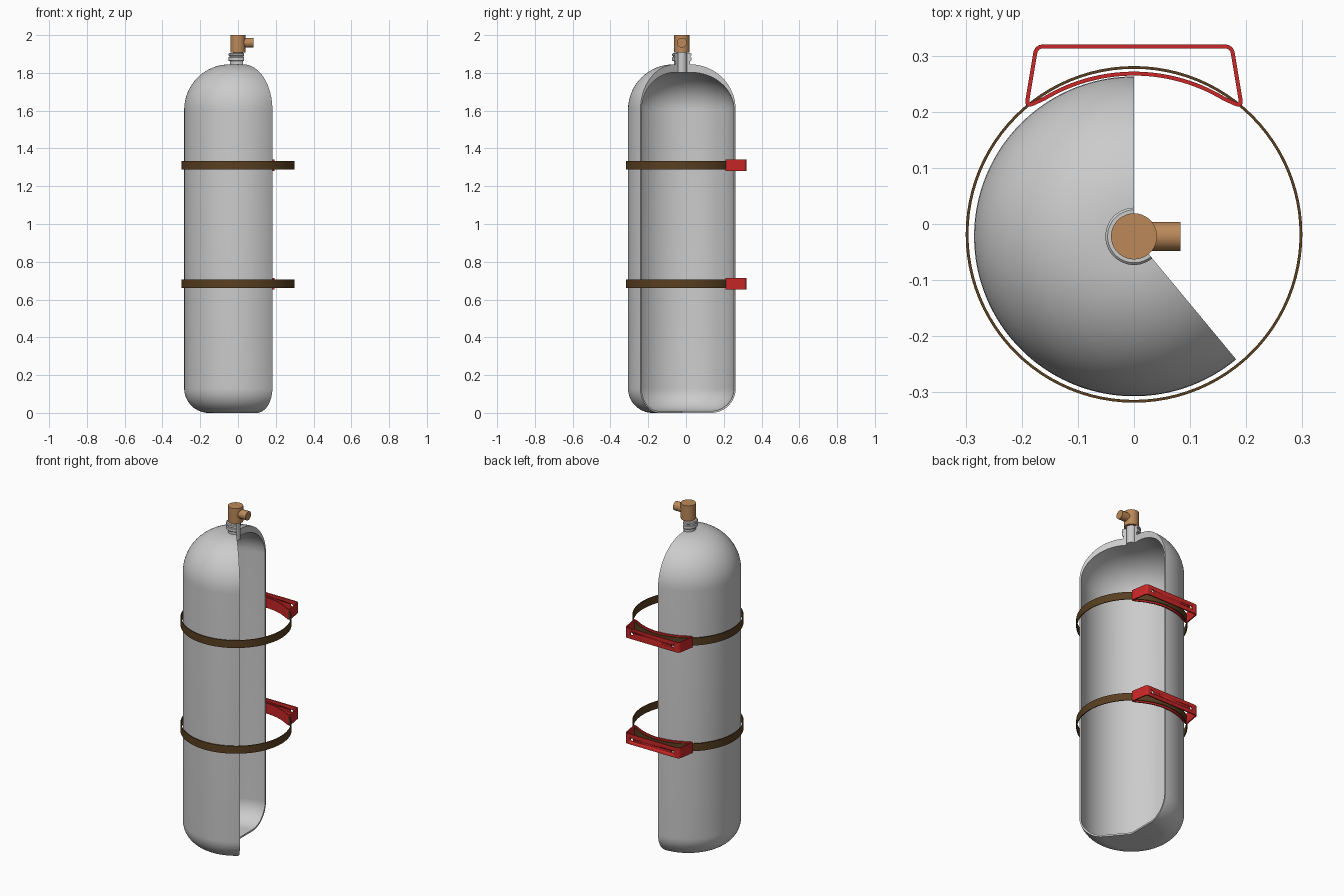
import bpy, bmesh
from math import sin, cos, pi, radians, sqrt
from mathutils import Vector, Matrix

if "Cube" in bpy.data.objects:
    bpy.data.objects.remove(bpy.data.objects["Cube"])

CY = -0.022                       # tank axis in y
CUT = (radians(90), radians(309.7))  # kept sector of the cutaway


def material(name, color):
    m = bpy.data.materials.new(name)
    m.diffuse_color = color
    m.use_nodes = True
    m.node_tree.nodes["Principled BSDF"].inputs["Base Color"].default_value = m.diffuse_color
    return m


brass = material("brass", (0.50, 0.25, 0.10, 1))
brown = material("strap_brown", (0.10, 0.05, 0.015, 1))
red = material("bracket_red", (0.60, 0.02, 0.02, 1))


def finish(bm, name, mat=None):
    bmesh.ops.remove_doubles(bm, verts=bm.verts, dist=1e-5)
    bmesh.ops.recalc_face_normals(bm, faces=bm.faces)
    me = bpy.data.meshes.new(name)
    bm.to_mesh(me)
    bm.free()
    me.shade_smooth()
    me.set_sharp_from_angle(angle=radians(30))
    if mat:
        me.materials.append(mat)
    ob = bpy.data.objects.new(name, me)
    bpy.context.collection.objects.link(ob)
    return ob


def revolve(name, profile, mat=None, sector=None, cy=CY, n=96):
    """Revolve a closed (r, z) profile; a sector gets flat end caps."""
    a0, a1 = sector or (0, 2 * pi)
    bm = bmesh.new()
    rings = []
    for i in range(n + 1 if sector else n):
        a = a0 + (a1 - a0) * i / n
        rings.append([bm.verts.new((r * cos(a), cy + r * sin(a), z)) for r, z in profile])
    k = len(profile)
    for i in range(n):
        p, q = rings[i], rings[(i + 1) % len(rings)]
        for j in range(k):
            if profile[j][0] == 0 and profile[(j + 1) % k][0] == 0:
                continue
            bm.faces.new((p[j], q[j], q[(j + 1) % k], p[(j + 1) % k]))
    if sector:
        bm.faces.new(rings[0])
        bm.faces.new(rings[-1])
    return finish(bm, name, mat)


def arc(cx, cz, rx, rz, d0, d1, n=16):
    return [(cx + rx * cos(radians(d0 + (d1 - d0) * i / n)),
             cz + rz * sin(radians(d0 + (d1 - d0) * i / n))) for i in range(n + 1)]


# cutaway tank shell: outer wall upward, inner wall back down
shell = [(0, 0)] + arc(0.155, 0.13, 0.13, 0.13, -90, 0) + arc(0.045, 1.605, 0.24, 0.24, 0, 90)
shell += [(0.027, 1.845), (0.027, 1.803)]
shell += arc(0.045, 1.605, 0.231, 0.198, 90, 0) + arc(0.155, 0.13, 0.121, 0.12, 0, -90) + [(0, 0.01)]
revolve("tank_shell", shell, sector=CUT)

# neck collar with groove, also cut away
revolve("neck_collar", [(0.027, 1.845), (0.042, 1.845), (0.042, 1.862), (0.047, 1.862), (0.051, 1.866),
                        (0.051, 1.882), (0.046, 1.885), (0.046, 1.889), (0.051, 1.892),
                        (0.051, 1.901), (0.047, 1.905), (0.027, 1.905)], sector=CUT)

# valve: stem, body and side outlet
revolve("valve_stem", [(0, 1.803), (0.027, 1.803), (0.027, 1.912), (0, 1.912)], n=48)
revolve("valve_body", [(0, 1.909), (0.041, 1.909), (0.041, 2.0), (0, 2.0)], brass, n=64)
bm = bmesh.new()
bmesh.ops.create_cone(bm, cap_ends=True, segments=48, radius1=0.026, radius2=0.026, depth=0.073,
                      matrix=Matrix.Translation((0.0465, CY, 1.96)) @ Matrix.Rotation(pi / 2, 4, 'Y'))
finish(bm, "valve_outlet", brass)


def bracket_path():
    """Closed centreline: rounded trapezoid with a curved cradle side."""
    R, c = 0.31, -0.042
    cradle = [Vector((x, c + sqrt(R * R - x * x))) for x in [0.16 - 0.32 * i / 32 for i in range(33)]]
    corners = [cradle[-1], Vector((-0.192, 0.209)), Vector((-0.174, 0.3165)),
               Vector((0.174, 0.3165)), Vector((0.192, 0.209)), cradle[0]]
    pts = list(cradle)
    for a, b, d in zip(corners, corners[1:], corners[2:]):
        s = b + (a - b).normalized() * 0.013
        e = b + (d - b).normalized() * 0.013
        for i in range(9):
            t = i / 8
            pts.append(s * (1 - t) ** 2 + b * 2 * t * (1 - t) + e * t * t)
    return pts


def bracket(name, z, h=0.061, w=0.007):
    pts = bracket_path()
    n = len(pts)
    bm = bmesh.new()
    loops = []
    for i, p in enumerate(pts):
        t = ((pts[(i + 1) % n] - p).normalized() + (p - pts[i - 1]).normalized()).normalized()
        o = Vector((-t.y, t.x)) * w / 2
        loops.append([bm.verts.new((*(p + o * s), z + u * h / 2))
                      for s, u in ((1, -1), (1, 1), (-1, 1), (-1, -1))])
    for i in range(n):
        p, q = loops[i], loops[(i + 1) % n]
        for j in range(4):
            bm.faces.new((p[j], q[j], q[(j + 1) % 4], p[(j + 1) % 4]))
    ob = finish(bm, name, red)
    # screw holes through the wall plate
    bm = bmesh.new()
    for x in (-0.135, 0.135):
        bmesh.ops.create_cone(bm, cap_ends=True, segments=24, radius1=0.009, radius2=0.009, depth=0.04,
                              matrix=Matrix.Translation((x, 0.3165, z)) @ Matrix.Rotation(pi / 2, 4, 'X'))
    cutter = finish(bm, name + "_hole_cutter")
    cutter.hide_render = True
    cutter.hide_viewport = True
    mod = ob.modifiers.new("holes", 'BOOLEAN')
    mod.operation = 'DIFFERENCE'
    mod.solver = 'EXACT'
    mod.object = cutter


# straps and wall brackets
for label, z in (("lower", 0.683), ("upper", 1.312)):
    revolve(label + "_strap", [(0.295, z - 0.0225), (0.3, z - 0.0225), (0.3, z + 0.0225), (0.295, z + 0.0225)],
            brown, cy=-0.0185)
    bracket(label + "_bracket", z)
